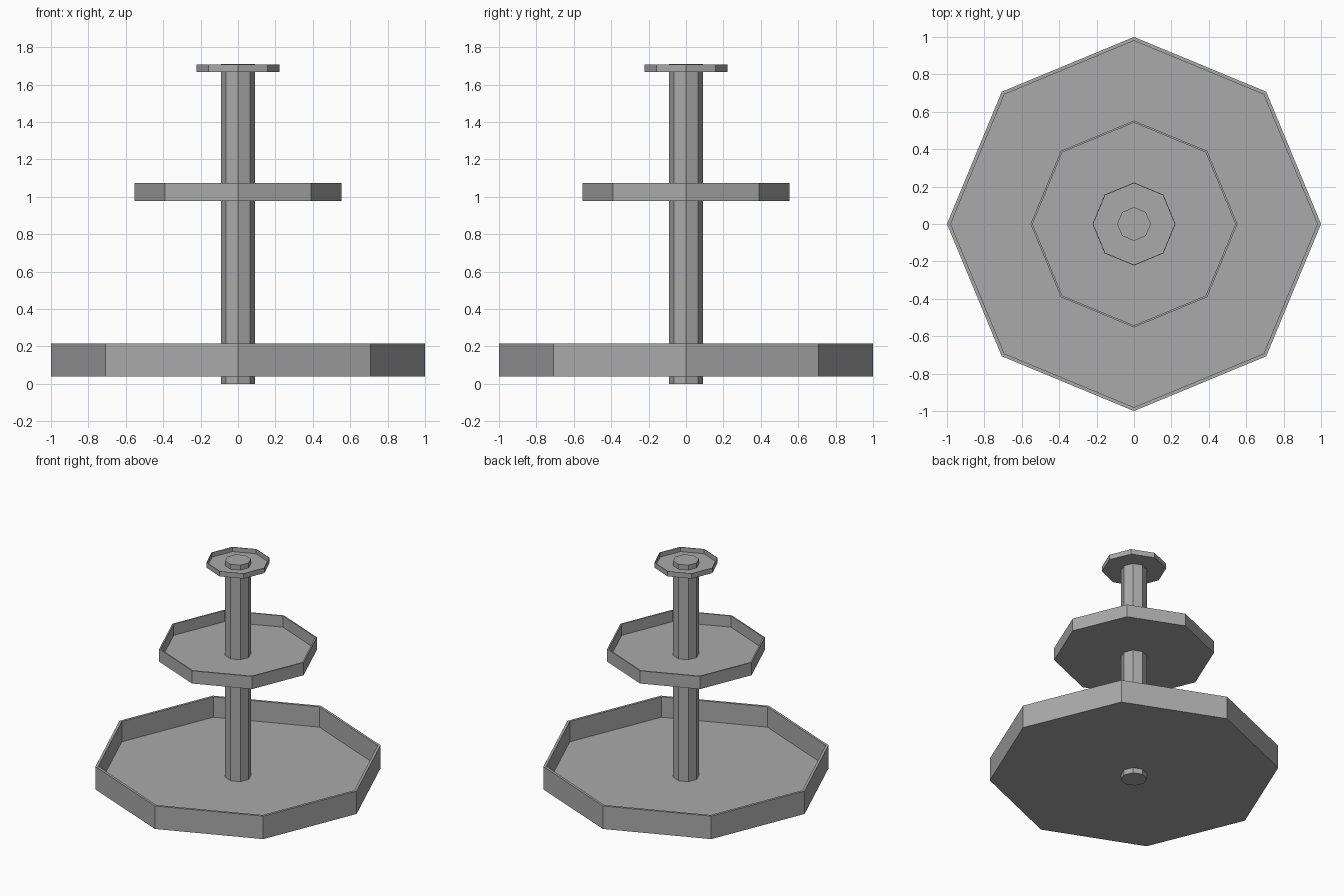
import bpy
import bmesh
from math import cos, sin, tau

cube = bpy.data.objects.get("Cube")
if cube:
    bpy.data.objects.remove(cube, do_unlink=True)

SIDES = 8

grey = bpy.data.materials.new("plain grey")
grey.use_nodes = True
colour = (0.4, 0.4, 0.4, 1)
grey.diffuse_color = colour
grey.node_tree.nodes["Principled BSDF"].inputs["Base Color"].default_value = colour


def turned(name, profile):
    """Sweep (radius, height) points round z in flat sides and cap both ends."""
    bm = bmesh.new()
    rings = [[bm.verts.new((r * cos(tau * i / SIDES), r * sin(tau * i / SIDES), z))
              for i in range(SIDES)] for r, z in profile]
    for low, high in zip(rings, rings[1:]):
        for i in range(SIDES):
            j = (i + 1) % SIDES
            bm.faces.new((low[i], low[j], high[j], high[i]))
    bm.faces.new(rings[0][::-1])
    bm.faces.new(rings[-1])
    mesh = bpy.data.meshes.new(name)
    bm.to_mesh(mesh)
    bm.free()
    mesh.materials.append(grey)
    obj = bpy.data.objects.new(name, mesh)
    bpy.context.collection.objects.link(obj)
    return obj


# Central post
turned("post", [(0.09, 0), (0.09, 1.71)])

# Three trays of the same shape: outer wall, thin rim, inner wall, floor
WALL, FLOOR, HEIGHT = 0.02, 0.02, 0.175
for name, size, base in (("lower_tray", 1.0, 0.04),
                         ("middle_tray", 0.553, 0.978),
                         ("upper_tray", 0.222, 1.668)):
    shape = [(1, 0), (1, HEIGHT), (1 - WALL, HEIGHT), (1 - WALL, FLOOR)]
    turned(name, [(r * size, base + z * size) for r, z in shape])
